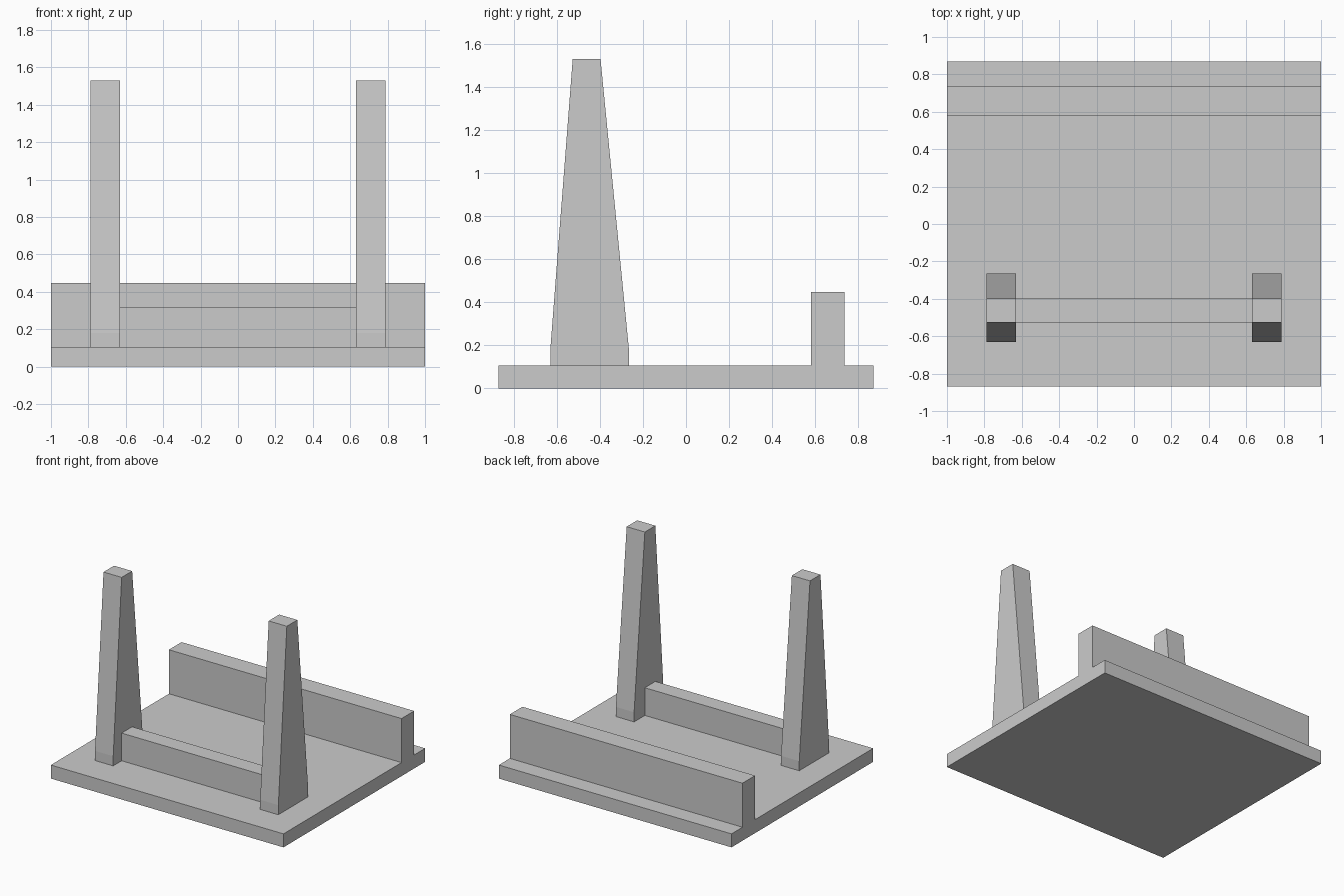
import bpy
import bmesh

cube = bpy.data.objects.get("Cube")
if cube:
    bpy.data.objects.remove(cube, do_unlink=True)

grey = bpy.data.materials.new("light_grey")
grey.use_nodes = True
colour = (0.6, 0.6, 0.6, 1)
grey.diffuse_color = colour
grey.node_tree.nodes["Principled BSDF"].inputs["Base Color"].default_value = colour


def extrude_profile(name, profile, x0, x1):
    """Extrude a (y, z) outline along x."""
    bm = bmesh.new()
    face = bm.faces.new([bm.verts.new((x0, y, z)) for y, z in profile])
    out = bmesh.ops.extrude_face_region(bm, geom=[face])
    verts = [v for v in out["geom"] if isinstance(v, bmesh.types.BMVert)]
    bmesh.ops.translate(bm, verts=verts, vec=(x1 - x0, 0, 0))
    bmesh.ops.recalc_face_normals(bm, faces=bm.faces)
    mesh = bpy.data.meshes.new(name)
    bm.to_mesh(mesh)
    bm.free()
    mesh.materials.append(grey)
    obj = bpy.data.objects.new(name, mesh)
    bpy.context.collection.objects.link(obj)
    return obj


def box_profile(y0, y1, z0, z1):
    return [(y0, z0), (y1, z0), (y1, z1), (y0, z1)]


BASE_TOP = 0.105

# Base slab with the low wall standing near its back edge
extrude_profile("base_and_back_wall",
                [(-0.87, 0), (0.87, 0), (0.87, BASE_TOP), (0.735, BASE_TOP),
                 (0.735, 0.447), (0.58, 0.447), (0.58, BASE_TOP),
                 (-0.87, BASE_TOP)], -1, 1)

# Tapered posts on short straight feet
post = [(-0.63, BASE_TOP), (-0.265, BASE_TOP), (-0.265, 0.18),
        (-0.397, 1.53), (-0.526, 1.53), (-0.63, 0.18)]
for side, sign in (("left", 1), ("right", -1)):
    extrude_profile(side + "_post", post, sign * 0.632, sign * 0.788)

# Cross rail between the posts
extrude_profile("cross_rail", box_profile(-0.526, -0.397, BASE_TOP, 0.32),
                -0.632, 0.632)
